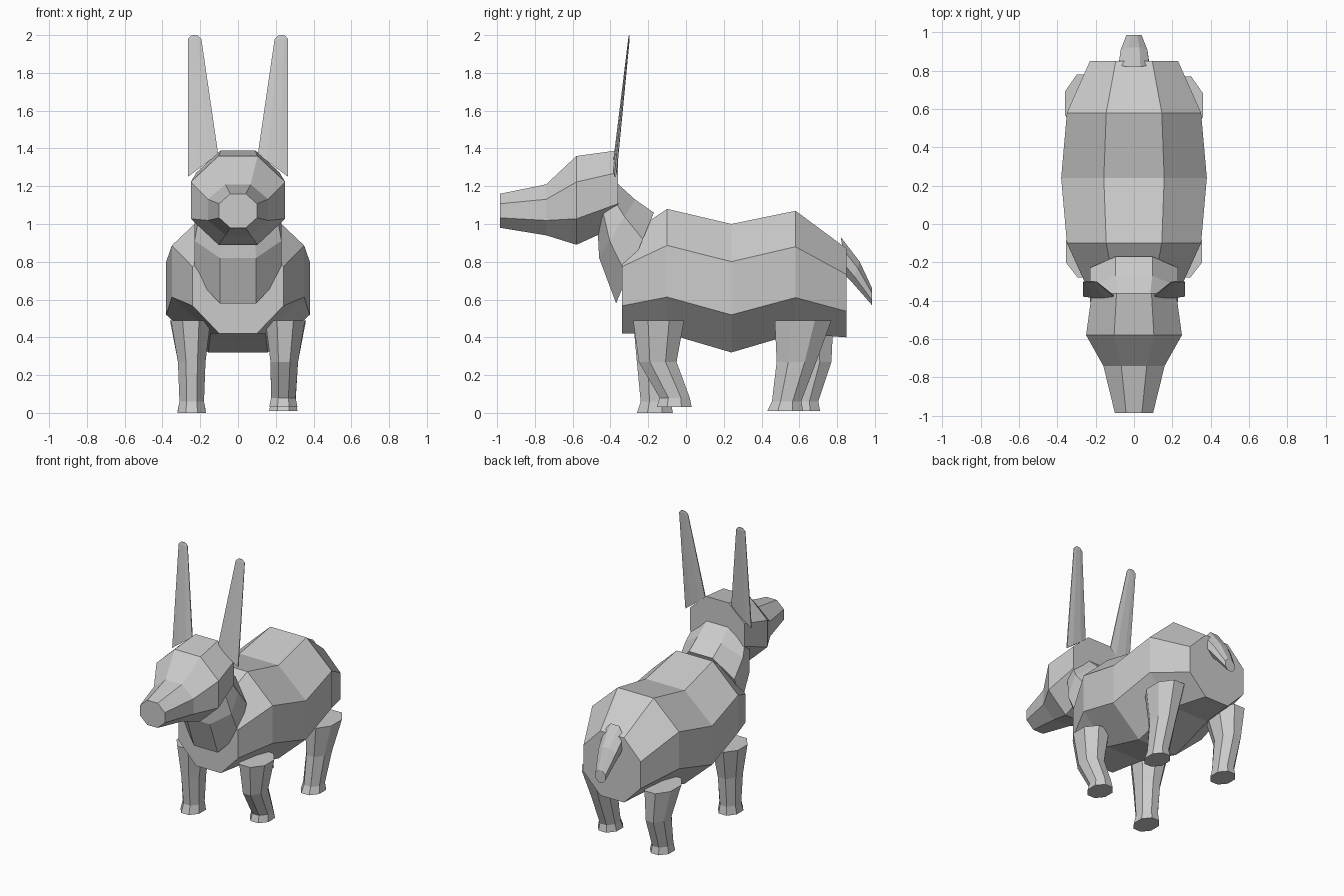
import bpy
import bmesh
from math import cos, sin, pi
from mathutils import Vector

if "Cube" in bpy.data.objects:
    bpy.data.objects.remove(bpy.data.objects["Cube"], do_unlink=True)

grey = bpy.data.materials.new("plain_grey")
grey.use_nodes = True
COLOR = (0.6, 0.6, 0.6, 1)
grey.diffuse_color = COLOR
grey.node_tree.nodes["Principled BSDF"].inputs["Base Color"].default_value = COLOR


def octagon(center, u, v):
    """Flat-sided octagon whose flats touch center +-u and center +-v."""
    c, u, v = Vector(center), Vector(u), Vector(v)
    k = 1 / cos(pi / 8)
    angles = [pi / 8 + i * pi / 4 for i in range(8)]
    return [c + u * k * cos(a) + v * k * sin(a) for a in angles]


def loft(name, rings):
    """Skin a list of octagons and cap both ends."""
    bm = bmesh.new()
    loops = [[bm.verts.new(p) for p in ring] for ring in rings]
    for a, b in zip(loops, loops[1:]):
        for i in range(8):
            j = (i + 1) % 8
            bm.faces.new((a[i], a[j], b[j], b[i]))
    bm.faces.new(loops[0])
    bm.faces.new(loops[-1])
    bmesh.ops.recalc_face_normals(bm, faces=bm.faces)
    mesh = bpy.data.meshes.new(name)
    bm.to_mesh(mesh)
    bm.free()
    mesh.materials.append(grey)
    obj = bpy.data.objects.new(name, mesh)
    bpy.context.collection.objects.link(obj)
    return obj


def spine(name, sections):
    """Loft on the centre line; section = half width, top (y, z), bottom (y, z)."""
    rings = []
    for w, top, bottom in sections:
        t, b = Vector((0, *top)), Vector((0, *bottom))
        rings.append(octagon((t + b) / 2, (w, 0, 0), (t - b) / 2))
    return loft(name, rings)


def leg(name, sections):
    """Loft downwards; section = x, half width, front y, back y, z."""
    return loft(name, [octagon((x, (f + b) / 2, z), (w, 0, 0), (0, (b - f) / 2, 0))
                       for x, w, f, b, z in sections])


# Barrel body with a dipped back
spine("body", [
    (0.24, (-0.34, 0.92), (-0.34, 0.42)),
    (0.35, (-0.10, 1.08), (-0.10, 0.42)),
    (0.38, (0.24, 1.00), (0.24, 0.32)),
    (0.35, (0.58, 1.07), (0.58, 0.42)),
    (0.23, (0.85, 0.87), (0.85, 0.40)),
])

# Neck rising from the chest into the head
spine("neck", [
    (0.23, (-0.17, 1.06), (-0.37, 0.58)),
    (0.23, (-0.27, 1.13), (-0.46, 0.82)),
    (0.20, (-0.38, 1.23), (-0.47, 1.02)),
])

# Head tapering to a blunt snout
spine("head", [
    (0.22, (-0.36, 1.39), (-0.36, 0.99)),
    (0.25, (-0.58, 1.36), (-0.58, 0.89)),
    (0.16, (-0.74, 1.21), (-0.74, 0.94)),
    (0.10, (-0.985, 1.16), (-0.985, 0.98)),
])

# Drooping tail
spine("tail", [
    (0.08, (0.82, 0.93), (0.85, 0.72)),
    (0.07, (0.92, 0.80), (0.88, 0.69)),
    (0.04, (0.985, 0.66), (0.985, 0.57)),
])

# Tall flat ears, leaning slightly back
for side, name in ((1, "left_ear"), (-1, "right_ear")):
    loft(name, [
        octagon((side * 0.185, -0.375, 1.31), (side * 0.08, 0, -0.06), (0, 0.01, 0)),
        octagon((side * 0.23, -0.302, 1.98), (side * 0.036, 0, 0), (0, 0.004, 0)),
        octagon((side * 0.23, -0.30, 2.00), (side * 0.016, 0, 0), (0, 0.002, 0)),
    ])

# Walking legs: the left front is lifted back, the others stand
leg("front_left_leg", [
    (0.25, 0.105, -0.28, -0.01, 0.49),
    (0.245, 0.073, -0.25, -0.05, 0.27),
    (0.24, 0.065, -0.14, 0.02, 0.08),
    (0.24, 0.075, -0.155, 0.03, 0.03),
])
leg("front_right_leg", [
    (-0.25, 0.105, -0.28, -0.01, 0.49),
    (-0.245, 0.073, -0.26, -0.06, 0.27),
    (-0.245, 0.065, -0.24, -0.08, 0.06),
    (-0.245, 0.075, -0.26, -0.07, 0.00),
])
leg("back_left_leg", [
    (0.255, 0.105, 0.47, 0.77, 0.49),
    (0.245, 0.073, 0.48, 0.69, 0.27),
    (0.24, 0.065, 0.455, 0.61, 0.06),
    (0.24, 0.075, 0.43, 0.62, 0.01),
])
leg("back_right_leg", [
    (-0.255, 0.105, 0.48, 0.78, 0.49),
    (-0.245, 0.073, 0.56, 0.77, 0.27),
    (-0.245, 0.065, 0.54, 0.70, 0.06),
    (-0.245, 0.075, 0.53, 0.71, 0.01),
])
